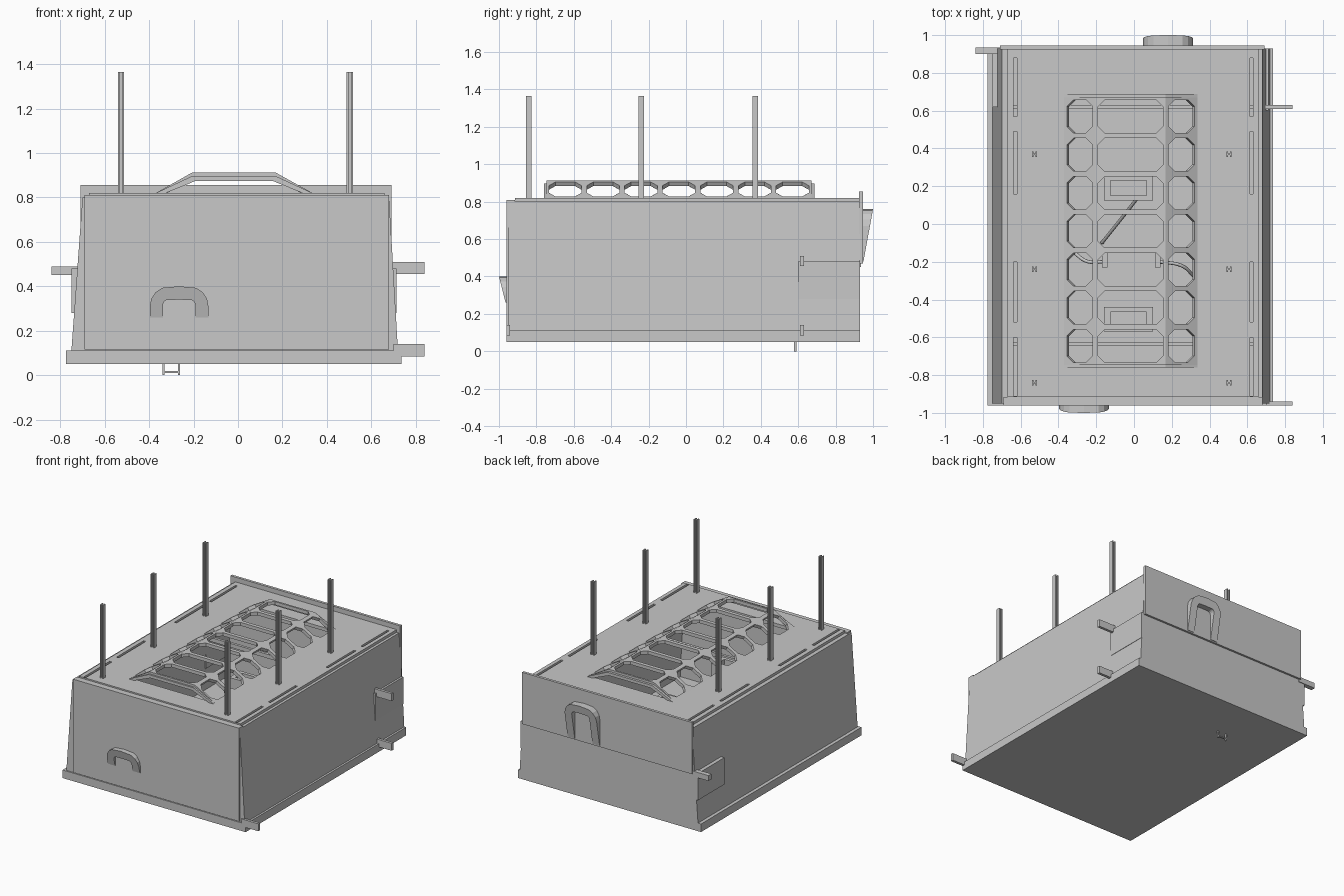
import bpy, bmesh, math
from mathutils import Vector

cube = bpy.data.objects.get("Cube")
if cube:
    bpy.data.objects.remove(cube, do_unlink=True)

GREY = (0.58, 0.58, 0.58, 1)
mat = bpy.data.materials.new("plain grey")
mat.use_nodes = True
mat.diffuse_color = GREY
mat.node_tree.nodes["Principled BSDF"].inputs["Base Color"].default_value = GREY


def finish(name, bm):
    bmesh.ops.recalc_face_normals(bm, faces=bm.faces)
    me = bpy.data.meshes.new(name)
    bm.to_mesh(me)
    bm.free()
    me.materials.append(mat)
    ob = bpy.data.objects.new(name, me)
    bpy.context.collection.objects.link(ob)
    return ob


def add_box(bm, x, y, z):
    vs = bmesh.ops.create_cube(bm, size=1)["verts"]
    for v in vs:
        v.co = Vector([(r[0] + r[1]) / 2 + c * (r[1] - r[0]) for r, c in zip((x, y, z), v.co)])


def boxes(name, *specs):
    bm = bmesh.new()
    for s in specs:
        add_box(bm, *s)
    return finish(name, bm)


def prism(name, profile, y0, y1):
    """Extrude an x-z profile along y."""
    bm = bmesh.new()
    f = bm.faces.new([bm.verts.new((x, y0, z)) for x, z in profile])
    ext = bmesh.ops.extrude_face_region(bm, geom=[f])["geom"]
    for v in ext:
        if isinstance(v, bmesh.types.BMVert):
            v.co.y = y1
    return finish(name, bm)


# Base slab and tapered shell
FRONT, BACK = -0.96, 0.93
boxes("base", ((-0.775, 0.735), (FRONT, BACK), (0.05, 0.11)))
for name, xb, xt, t in (("right_wall", -0.75, -0.70, 0.03), ("left_wall", 0.72, 0.68, -0.03)):
    prism(name, [(xb, 0.11), (xt, 0.80), (xt + t, 0.80), (xb + t, 0.11)], -0.95, BACK)
trapezoid = [(-0.75, 0.11), (0.72, 0.11), (0.68, 0.80), (-0.70, 0.80)]
prism("front_wall", trapezoid, -0.95, -0.92)
prism("back_wall", trapezoid, 0.90, BACK)
boxes("front_plate", ((-0.69, 0.68), (FRONT, -0.915), (0.115, 0.81)))
boxes("back_plate", ((-0.71, 0.69), (0.925, 0.945), (0.47, 0.855)))

# Deck with central opening and edge slots
deck = boxes("deck", ((-0.67, 0.66), (-0.915, 0.925), (0.795, 0.82)))
cuts = [((-0.355, 0.325), (-0.74, 0.67), (0.7, 0.9))]
for x in (-0.637, 0.613):
    for y0, y1 in ((-0.91, -0.6), (-0.52, -0.2), (0.16, 0.49), (0.57, 0.88)):
        cuts.append(((x, x + 0.018), (y0, y1), (0.7, 0.9)))
cutter = boxes("deck_cutter", *cuts)
cutter.hide_render = True
mod = deck.modifiers.new("openings", 'BOOLEAN')
mod.operation = 'DIFFERENCE'
mod.solver = 'EXACT'
mod.object = cutter
bpy.context.view_layer.objects.active = deck
bpy.ops.object.modifier_apply(modifier=mod.name)
bpy.data.objects.remove(cutter, do_unlink=True)

# Cage: three strips of seven frames with clipped corners
COLS = (((-0.37, 0.82), (-0.205, 0.913)), ((-0.205, 0.913), (0.168, 0.913)),
        ((0.168, 0.913), (0.335, 0.82)))
bm = bmesh.new()
PITCH, START, RIM, CLIP = 0.2025, -0.747, 0.014, 0.035
for (xa, za), (xb, zb) in COLS:
    def point(x, y):
        return bm.verts.new((x, y, za + (zb - za) * (x - xa) / (xb - xa)))
    for i in range(7):
        ya, yb = START + i * PITCH, START + (i + 1) * PITCH
        corners = [(xa, ya), (xb, ya), (xb, yb), (xa, yb)]
        outer = [point(*c) for c in corners]
        inner = []
        for k, (x, y) in enumerate(corners):
            sx, sy = (1 if x == xa else -1), (1 if y == ya else -1)
            ix, iy = x + sx * RIM, y + sy * RIM
            pair = [point(ix, iy + sy * CLIP), point(ix + sx * CLIP, iy)]
            inner.append(pair if k % 2 == 0 else pair[::-1])
        for k in range(4):
            n = (k + 1) % 4
            bm.faces.new((outer[k], inner[k][0], inner[k][1]))
            bm.faces.new((outer[k], inner[k][1], inner[n][0], outer[n]))
bmesh.ops.remove_doubles(bm, verts=bm.verts, dist=0.0005)
cage = finish("cage", bm)
if cage.data.polygons[0].normal.z < 0:
    cage.data.flip_normals()
solid = cage.modifiers.new("thickness", 'SOLIDIFY')
solid.thickness = 0.025
solid.offset = -1

# Cage end arches
for name, y in (("cage_front_end", -0.76), ("cage_back_end", 0.67)):
    prism(name, [(-0.37, 0.82), (-0.205, 0.897), (0.168, 0.897), (0.335, 0.82),
                 (0.29, 0.82), (0.155, 0.875), (-0.19, 0.875), (-0.325, 0.82)], y, y + 0.018)

# Posts with an H-shaped section
for row, y in (("front", -0.84), ("middle", -0.24), ("rear", 0.37)):
    for side, x in (("right", -0.527), ("left", 0.503)):
        z = (0.80, 1.365)
        boxes(f"{row}_{side}_post",
              ((x - 0.014, x - 0.006), (y - 0.015, y + 0.015), z),
              ((x + 0.006, x + 0.014), (y - 0.015, y + 0.015), z),
              ((x - 0.006, x + 0.006), (y - 0.004, y + 0.004), z))


def arch_handle(name, cx, z0, z1, wall, side, slope_end):
    """Inverted U whose outer face slopes back into the wall."""
    def outline(half, top, r):
        pts = [(cx - half, z0)]
        for k in range(9):
            a = math.pi - k * math.pi / 8
            shift = -half + r if k < 4 else half - r if k > 4 else 0
            pts.append((cx + shift + r * math.cos(a), top - r + r * math.sin(a)))
        return pts + [(cx + half, z0)]
    out = outline(0.132, z1, 0.09)
    hole = outline(0.073, z1 - 0.06, 0.025)
    bm = bmesh.new()
    rings = []
    for pts in (out, hole):
        back = [bm.verts.new((x, wall, z)) for x, z in pts]
        reach = [(z - slope_end) / (z1 - slope_end) for x, z in pts]
        face = [bm.verts.new((x, wall + side * 0.055 * max(r, 0.02), z))
                for (x, z), r in zip(pts, reach)]
        rings.append((back, face))
    (ob, of), (hb, hf) = rings
    for k in range(len(out) - 1):
        for a, b in ((ob, of), (of, hf), (hf, hb), (hb, ob)):
            bm.faces.new((a[k], a[k + 1], b[k + 1], b[k]))
    for k in (0, -1):
        bm.faces.new((ob[k], of[k], hf[k], hb[k]))
    return finish(name, bm)


arch_handle("front_handle", -0.265, 0.26, 0.40, -0.945, -1, 0.18)
arch_handle("back_handle", 0.18, 0.48, 0.76, 0.945, 1, 0.46)

# Side tabs and the wedge covers behind them
boxes("left_tabs",
      ((0.69, 0.84), (0.61, 0.63), (0.455, 0.51)),
      ((0.70, 0.84), (0.61, 0.63), (0.085, 0.14)),
      ((0.70, 0.84), (-0.96, -0.94), (0.085, 0.14)))
boxes("right_tab", ((-0.84, -0.70), (0.90, 0.935), (0.45, 0.49)))
prism("left_cover", [(0.66, 0.28), (0.713, 0.28), (0.713, 0.48), (0.66, 0.48)], 0.60, BACK)
prism("right_cover", [(-0.70, 0.28), (-0.75, 0.28), (-0.75, 0.48), (-0.70, 0.48)], 0.62, BACK)

# Hook under the base
boxes("underside_hook",
      ((-0.34, -0.33), (0.578, 0.59), (0, 0.05)),
      ((-0.27, -0.26), (0.578, 0.59), (0, 0.05)),
      ((-0.33, -0.27), (0.578, 0.59), (0.01, 0.018)))

# Interior: hollow sockets, cross rails, brackets and cables
for name, y in (("rear_socket", 0.19), ("front_socket", -0.505)):
    z = (0.11, 0.55)
    boxes(name,
          ((-0.16, -0.125), (y - 0.065, y + 0.065), z),
          ((0.065, 0.10), (y - 0.065, y + 0.065), z),
          ((-0.125, 0.065), (y - 0.065, y - 0.04), z),
          ((-0.125, 0.065), (y + 0.04, y + 0.065), z),
          ((-0.125, 0.065), (y - 0.04, y + 0.04), (0.11, 0.45)))
boxes("cross_rails", *[((-0.69, 0.66), (y, y + 0.02), (0.5, 0.53)) for y in (-0.645, 0.61)])
boxes("brackets", *[((x, x + 0.03), (-0.23, -0.15), (0.11, 0.3)) for x in (-0.17, 0.11)])


def cable(name, pts):
    cu = bpy.data.curves.new(name, 'CURVE')
    cu.dimensions = '3D'
    cu.bevel_depth = 0.009
    cu.bevel_resolution = 2
    sp = cu.splines.new('BEZIER')
    sp.bezier_points.add(len(pts) - 1)
    for b, p in zip(sp.bezier_points, pts):
        b.co = p
        b.handle_left_type = b.handle_right_type = 'AUTO'
    cu.materials.append(mat)
    bpy.context.collection.objects.link(bpy.data.objects.new(name, cu))


cable("rear_cable", [(0.02, 0.14, 0.4), (-0.05, 0.05, 0.3), (-0.17, -0.1, 0.13)])
cable("side_cable", [(0.13, -0.2, 0.2), (0.25, -0.22, 0.2), (0.32, -0.28, 0.13)])
cable("short_cable", [(-0.32, -0.15, 0.13), (-0.24, -0.2, 0.2), (-0.16, -0.2, 0.2)])
